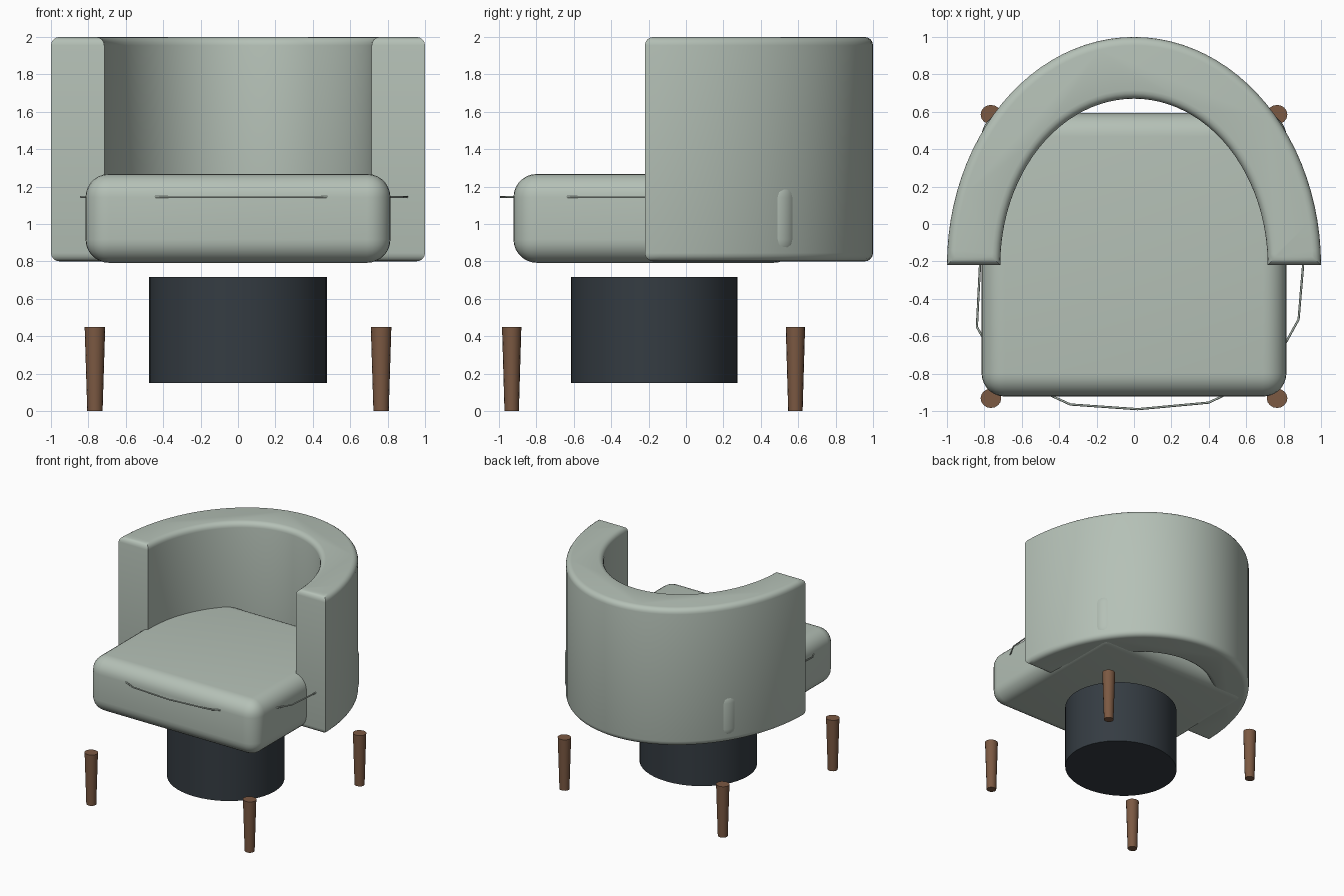
import bpy, bmesh, math

if "Cube" in bpy.data.objects:
    bpy.data.objects.remove(bpy.data.objects["Cube"])

def material(name, rgb):
    m = bpy.data.materials.new(name)
    m.diffuse_color = (*rgb, 1)
    m.use_nodes = True
    m.node_tree.nodes["Principled BSDF"].inputs["Base Color"].default_value = m.diffuse_color
    return m

fabric = material("sage fabric", (0.46, 0.53, 0.47))
dark = material("dark base", (0.035, 0.045, 0.055))
wood = material("brown wood", (0.20, 0.10, 0.055))

def make(name, bm, mat):
    bmesh.ops.recalc_face_normals(bm, faces=bm.faces)
    me = bpy.data.meshes.new(name)
    bm.to_mesh(me)
    bm.free()
    me.materials.append(mat)
    ob = bpy.data.objects.new(name, me)
    bpy.context.collection.objects.link(ob)
    bpy.ops.object.select_all(action='DESELECT')
    ob.select_set(True)
    bpy.context.view_layer.objects.active = ob
    bpy.ops.object.shade_smooth_by_angle(angle=math.radians(35))
    return ob

def cone(name, loc, r_bottom, r_top, height, sides, y_scale, mat):
    bm = bmesh.new()
    bmesh.ops.create_cone(bm, cap_ends=True, segments=sides, radius1=r_bottom,
                          radius2=r_top, depth=height)
    bmesh.ops.scale(bm, vec=(1, y_scale, 1), verts=bm.verts)
    ob = make(name, bm, mat)
    ob.location = loc
    return ob

# Wraparound backrest: half-ellipse band, extruded, rims rounded
N, FRONT, Z0, Z1 = 48, -0.22, 0.80, 2.00
angles = [math.pi * i / N for i in range(N + 1)]
outer = [(math.cos(a), FRONT + 1.22 * math.sin(a)) for a in angles]
inner = [(0.715 * math.cos(a), FRONT + 0.89 * math.sin(a)) for a in reversed(angles)]
bm = bmesh.new()
face = bm.faces.new([bm.verts.new((x, y, Z0)) for x, y in outer + inner])
ext = bmesh.ops.extrude_face_region(bm, geom=[face], use_keep_orig=True)
bmesh.ops.translate(bm, vec=(0, 0, Z1 - Z0),
                    verts=[v for v in ext["geom"] if isinstance(v, bmesh.types.BMVert)])
bmesh.ops.recalc_face_normals(bm, faces=bm.faces)
rims = [e for e in bm.edges if abs(e.verts[0].co.z - e.verts[1].co.z) < 1e-4]
bmesh.ops.bevel(bm, geom=rims, offset=0.045, segments=4, profile=0.5, affect='EDGES')
make("backrest", bm, fabric)

# Seat cushion: rounded box
bm = bmesh.new()
bmesh.ops.create_cube(bm, size=1)
bmesh.ops.scale(bm, vec=(1.63, 1.515, 0.475), verts=bm.verts)
bmesh.ops.bevel(bm, geom=bm.edges[:], offset=0.125, segments=7, profile=0.5, affect='EDGES')
make("seat_cushion", bm, fabric).location = (0, -0.165, 1.03)

# Thin loose piping around the seat, its back run buried in the backrest
path = [(0.02, -0.99), (0.40, -0.955), (0.72, -0.80), (0.88, -0.51), (0.91, -0.15),
        (0.80, 0.25), (0.45, 0.65), (0.0, 0.80), (-0.45, 0.65), (-0.78, 0.25),
        (-0.82, -0.15), (-0.84, -0.55), (-0.70, -0.80), (-0.34, -0.965)]
cu = bpy.data.curves.new("seat_piping", 'CURVE')
cu.dimensions = '3D'
cu.bevel_depth = 0.006
cu.bevel_resolution = 1
sp = cu.splines.new('POLY')
sp.points.add(len(path) - 1)
for p, (x, y) in zip(sp.points, path):
    p.co = (x, y, 1.145, 1)
sp.use_cyclic_u = True
cu.materials.append(fabric)
bpy.context.collection.objects.link(bpy.data.objects.new("seat_piping", cu))

# Central drum
cone("base_drum", (0, -0.17, 0.433), 0.475, 0.475, 0.565, 48, 0.938, dark)

# Four tapered legs
for side, x in (("left", -0.765), ("right", 0.765)):
    for end, y in (("front", -0.932), ("back", 0.585)):
        cone(f"{end}_{side}_leg", (x, y, 0.225), 0.041, 0.055, 0.45, 16, 0.94, wood)
